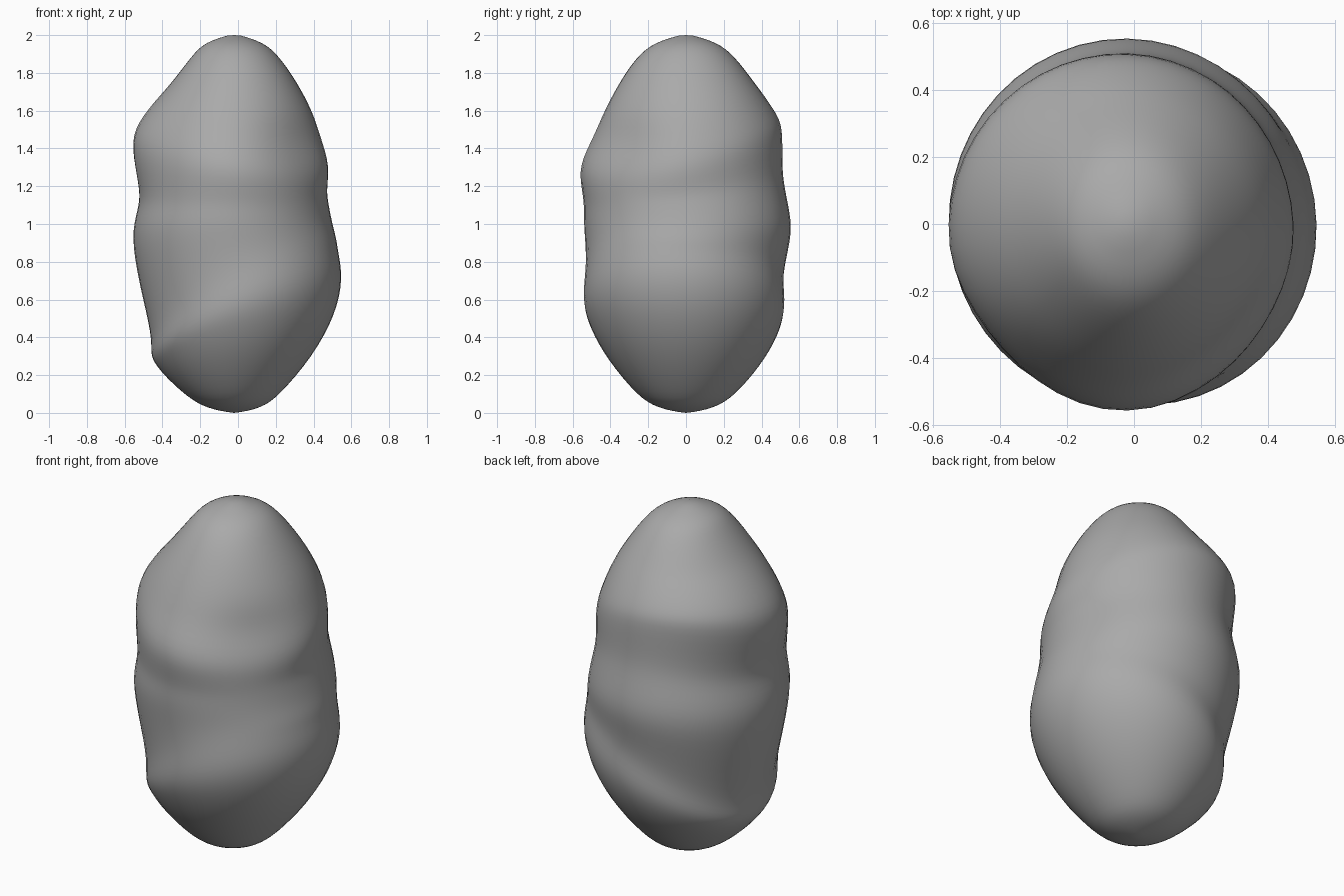
import bpy
import bmesh
from math import sin, cos, pi, exp

# remove the default object
default = bpy.data.objects.get("Cube")
if default:
    bpy.data.objects.remove(default, do_unlink=True)

SEGMENTS = 48
STEPS = 4
AXIS_X = -0.02

# Contour bands from bottom to top, in hundredths:
# heights then radii, each towards left, back, right and front
BANDS = [
    ((3, 3, 3, 3), (14, 15, 15, 15)),
    ((10, 10, 9, 10), (24, 26, 25, 26)),
    ((30, 25, 18, 28), (41, 39, 35, 41)),
    ((52, 40, 25, 44), (53, 48, 41, 50)),
    ((71, 54, 31, 57), (57, 52, 44, 54)),   # slanted ridge
    ((85, 68, 42, 72), (55, 51, 44, 53)),   # slanted groove
    ((92, 82, 68, 86), (54, 53, 50, 53)),
    ((100, 98, 93, 100), (52, 56, 54, 54)),  # waist bulge
    ((110, 115, 108, 110), (50, 53, 51, 54)),
    ((118, 128, 118, 118), (49, 51, 50, 55)),  # waist groove
    ((131, 147, 140, 131), (50, 51, 54, 56)),  # shoulder bulge
    ((145, 156, 153, 146), (46, 49, 51, 49)),
    ((160, 167, 166, 160), (41, 42, 41, 43)),
    ((175, 175, 175, 175), (33, 36, 33, 35)),
    ((188, 188, 188, 188), (24, 26, 23, 26)),
    ((196, 196, 196, 196), (15, 16, 15, 16)),
]


def around(values, angle):
    """Smoothly blend the four directional values around the axis."""
    left, back, right, front = values
    mean = sum(values) / 4
    twist = (left + right - back - front) / 4
    return (mean + (left - right) / 2 * cos(angle)
            + (back - front) / 2 * sin(angle) + twist * cos(2 * angle))


def spline(a, b, c, d, t):
    """Catmull-Rom interpolation between b and c."""
    return b + t / 2 * (c - a + t * (2 * a - 5 * b + 4 * c - d
                                     + t * (3 * (b - c) + d - a)))


def meridian(angle):
    """Height and radius points from just above the base to just below the top."""
    keys = [(around(h, angle) / 100, around(r, angle) / 100) for h, r in BANDS]
    # narrow the shoulder bulge on both sides of the front
    if sin(angle) < 0:
        pinch = 0.03 * sin(2 * angle) ** 2
        keys = [(z, r - pinch * exp(-((z - 1.37) / 0.18) ** 2)) for z, r in keys]
    # poles, and mirrored points beyond them for round ends
    (z_low, r_low), (z_high, r_high) = keys[0], keys[-1]
    keys = [(z_low, -r_low), (0, 0)] + keys + [(2, 0), (z_high, -r_high)]
    points = []
    for i in range(1, len(keys) - 2):
        for step in range(STEPS):
            points.append([spline(*axis, step / STEPS)
                           for axis in zip(*keys[i - 1:i + 3])])
    # soften the creases between bands, keeping both ends in place
    for _ in range(4):
        inner = [[(a + 2 * b + c) / 4 for a, b, c in zip(*trio)]
                 for trio in zip(points, points[1:], points[2:])]
        points = points[:1] + inner + points[-1:]
    return points[1:]


# lumpy body
bm = bmesh.new()
columns = []
for s in range(SEGMENTS):
    angle = 2 * pi * s / SEGMENTS
    columns.append([bm.verts.new((AXIS_X + r * cos(angle), r * sin(angle), z))
                    for z, r in meridian(angle)])
base = bm.verts.new((AXIS_X, 0, 0))
crown = bm.verts.new((AXIS_X, 0, 2))
for s, column in enumerate(columns):
    following = columns[(s + 1) % SEGMENTS]
    bm.faces.new((base, following[0], column[0]))
    bm.faces.new((crown, column[-1], following[-1]))
    for k in range(len(column) - 1):
        bm.faces.new((column[k], following[k], following[k + 1], column[k + 1]))

mesh = bpy.data.meshes.new("lumpy_body")
bm.to_mesh(mesh)
bm.free()
mesh.shade_smooth()

# plain grey material
GREY = (0.4, 0.4, 0.4, 1)
material = bpy.data.materials.new("plain_grey")
material.use_nodes = True
material.diffuse_color = GREY
material.node_tree.nodes["Principled BSDF"].inputs["Base Color"].default_value = GREY
mesh.materials.append(material)

body = bpy.data.objects.new("lumpy_body", mesh)
bpy.context.collection.objects.link(body)
